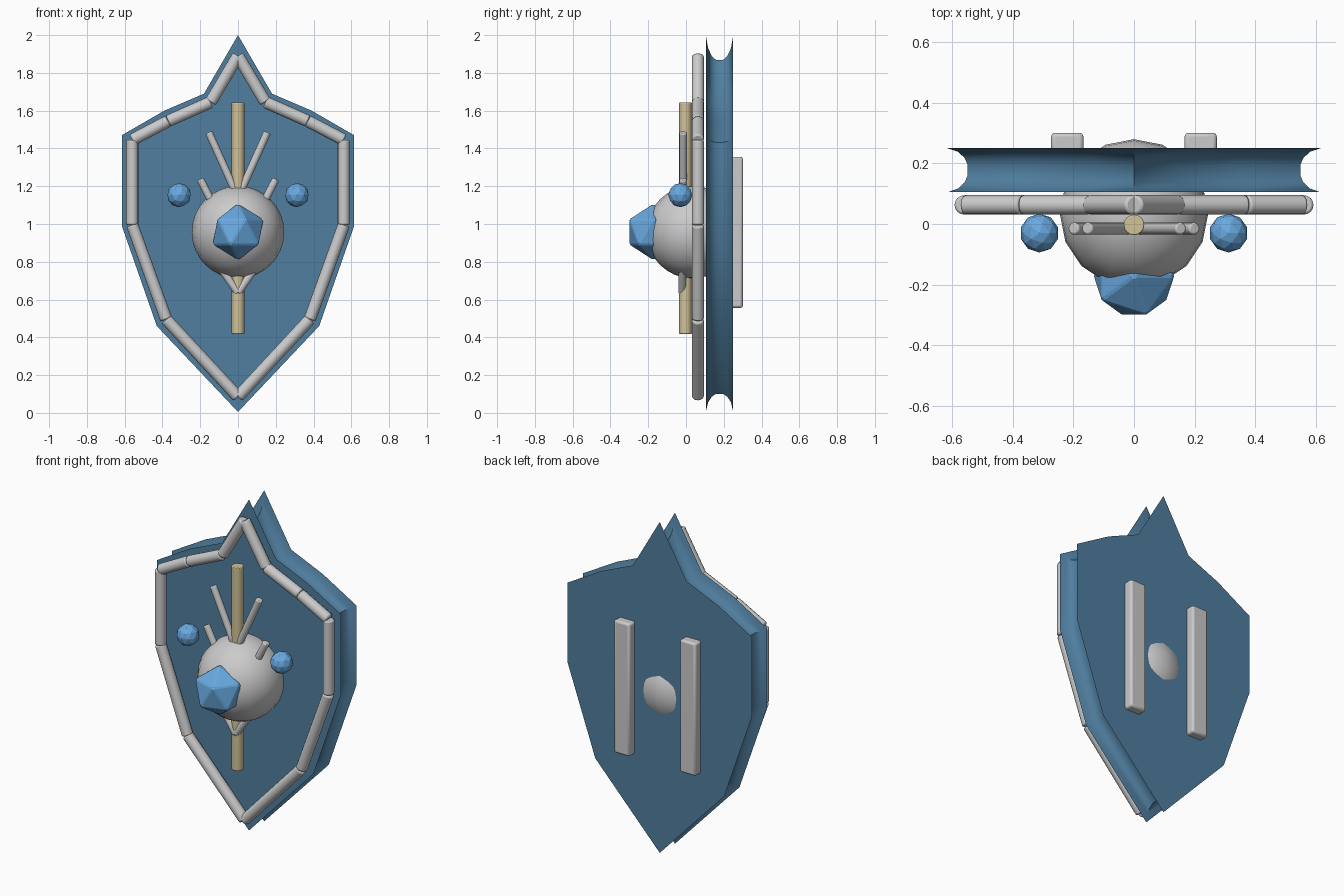
import bpy, bmesh, math
from mathutils import Vector

if "Cube" in bpy.data.objects:
    bpy.data.objects.remove(bpy.data.objects["Cube"])


def material(name, color):
    m = bpy.data.materials.new(name)
    m.diffuse_color = (*color, 1)
    m.use_nodes = True
    m.node_tree.nodes["Principled BSDF"].inputs["Base Color"].default_value = m.diffuse_color
    return m


BLUE = material("shield_blue", (0.08, 0.21, 0.35))
GEM = material("gem_blue", (0.14, 0.40, 0.75))
GOLD = material("pale_gold", (0.65, 0.54, 0.31))


def finish(bm, name, mat=None, bevel=0, segments=2, smooth=True):
    bmesh.ops.recalc_face_normals(bm, faces=bm.faces)
    me = bpy.data.meshes.new(name)
    bm.to_mesh(me)
    bm.free()
    ob = bpy.data.objects.new(name, me)
    bpy.context.collection.objects.link(ob)
    if mat:
        me.materials.append(mat)
    if bevel:
        mod = ob.modifiers.new("bevel", 'BEVEL')
        mod.width, mod.segments = bevel, segments
        mod.limit_method = 'ANGLE'
        mod.angle_limit = math.radians(35)
    if smooth:
        bpy.ops.object.select_all(action='DESELECT')
        bpy.context.view_layer.objects.active = ob
        ob.select_set(True)
        bpy.ops.object.shade_smooth_by_angle(angle=math.radians(35))
    return ob


def rod(name, a, b, radius, y, mat=None, bevel=0.006):
    """Cylinder between two (x, z) points at depth y."""
    a, b = Vector((a[0], y, a[1])), Vector((b[0], y, b[1]))
    bm = bmesh.new()
    bmesh.ops.create_cone(bm, cap_ends=True, segments=16, radius1=radius,
                          radius2=radius, depth=(b - a).length)
    rot = (b - a).to_track_quat('Z', 'Y').to_matrix().to_4x4()
    bm.transform(rot)
    bmesh.ops.translate(bm, vec=(a + b) / 2, verts=bm.verts)
    return finish(bm, name, mat, bevel)


def mirrored(points):
    """Close a right-hand outline, top to bottom, across x = 0."""
    return points + [(-x, z) for x, z in points[-2:0:-1]]


def inset(points, d):
    """Mitred inset of a clockwise outline."""
    pts = [Vector(p) for p in points]
    out = []
    for i, p in enumerate(pts):
        e1 = (p - pts[i - 1]).normalized()
        e2 = (pts[(i + 1) % len(pts)] - p).normalized()
        n1, n2 = Vector((e1.y, -e1.x)), Vector((e2.y, -e2.x))
        out.append(p + (n1 + n2) * d / (1 + n1.dot(n2)))
    return out


# shield plate: outline with a hollowed edge all the way round
outline = mirrored([(0, 2.0), (0.18, 1.69), (0.39, 1.6), (0.615, 1.47),
                    (0.615, 0.99), (0.43, 0.46), (0, 0.005)])
half = [(0.105, 0), (0.117, 0.035), (0.137, 0.056), (0.159, 0.066)]
section = half + [(0.355 - y, d) for y, d in reversed(half)]
bm = bmesh.new()
rings = [[bm.verts.new((p.x, y, p.y)) for p in inset(outline, d)]
         for y, d in section]
for r1, r2 in zip(rings, rings[1:]):
    for i in range(len(r1)):
        bm.faces.new((r1[i - 1], r1[i], r2[i], r2[i - 1]))
bm.faces.new(rings[0])
bm.faces.new(rings[-1])
finish(bm, "shield_plate", BLUE)

# rim rods following the outline
rim = mirrored([(0, 1.89), (0.145, 1.645), (0.37, 1.545), (0.56, 1.445),
                (0.56, 0.995), (0.38, 0.495), (0, 0.085)])
for i in range(len(rim)):
    rod(f"rim_rod_{i + 1}", rim[i - 1], rim[i], 0.032, 0.063, bevel=0.008)

# central boss
bm = bmesh.new()
bmesh.ops.create_uvsphere(bm, u_segments=16, v_segments=16, radius=0.245)
bmesh.ops.translate(bm, vec=(0, 0.035, 0.957), verts=bm.verts)
finish(bm, "boss")


# faceted gems
def gem(name, loc, radius, subdivisions, bevel=0):
    bm = bmesh.new()
    bmesh.ops.create_icosphere(bm, subdivisions=subdivisions, radius=radius)
    bmesh.ops.translate(bm, vec=loc, verts=bm.verts)
    finish(bm, name, GEM, bevel, 1, smooth=False)


gem("center_gem", (0, -0.173, 0.958), 0.15, 1, 0.006)

# vertical shaft
rod("shaft", (0, 0.418), (0, 1.643), 0.034, -0.003, GOLD, 0.004)

# paired parts: side gems, prongs, back grips
for s, side in ((-1, "left"), (1, "right")):
    gem(f"{side}_gem", (s * 0.312, -0.03, 1.153), 0.064, 2)
    rod(f"{side}_long_prong", (0, 1.14), (s * 0.155, 1.485), 0.02, -0.015)
    rod(f"{side}_short_prong", (s * 0.12, 1.08), (s * 0.2, 1.237), 0.02, -0.015)
    rod(f"{side}_lower_prong", (s * 0.1, 0.78), (0, 0.635), 0.02, -0.02)
    bm = bmesh.new()
    bmesh.ops.create_cube(bm, size=1)
    bmesh.ops.scale(bm, vec=(0.106, 0.09, 0.8), verts=bm.verts)
    bmesh.ops.translate(bm, vec=(s * 0.22, 0.256, 0.956), verts=bm.verts)
    finish(bm, f"{side}_grip", bevel=0.012)
